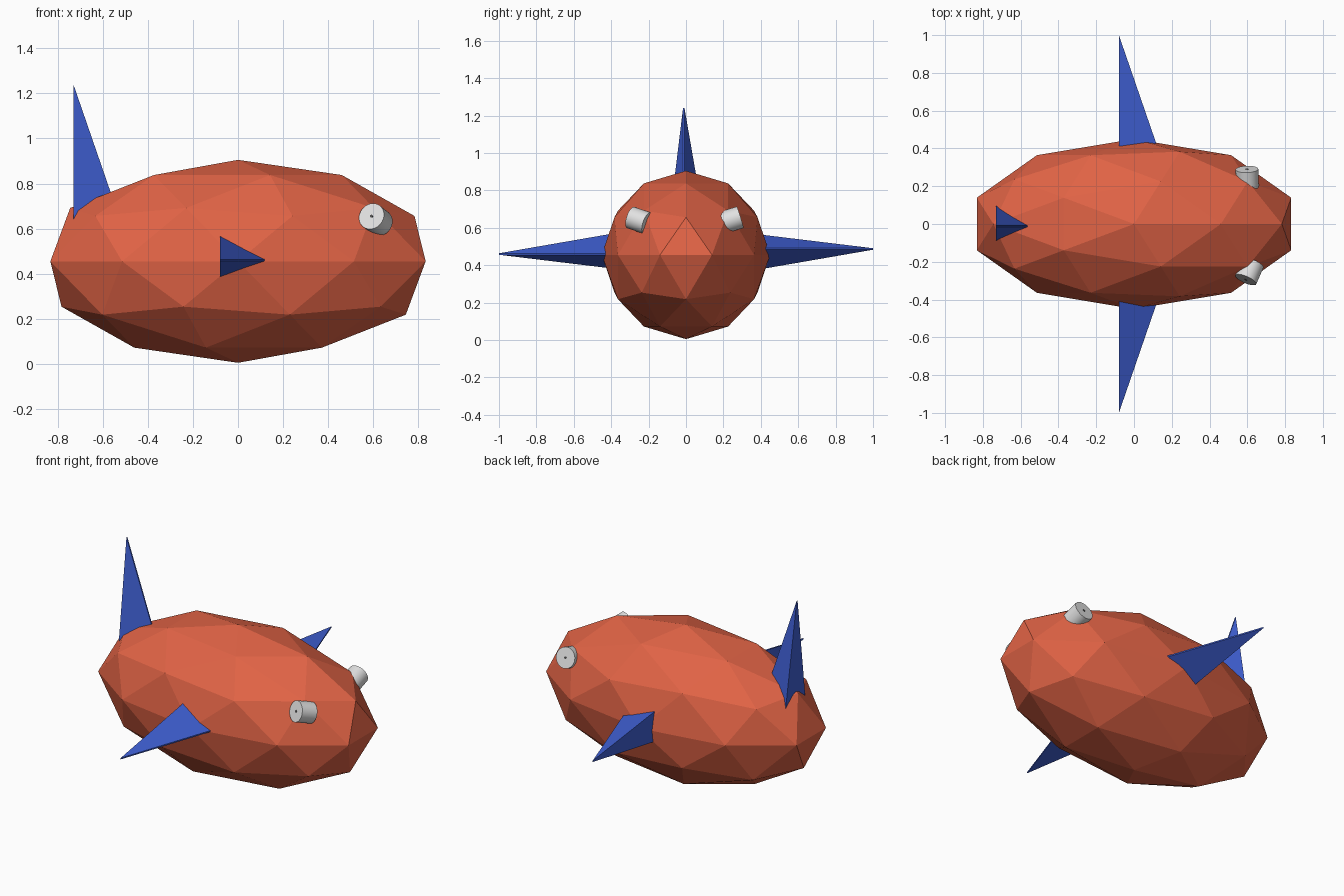
import bpy, bmesh
from mathutils import Vector

if "Cube" in bpy.data.objects:
    bpy.data.objects.remove(bpy.data.objects["Cube"])


def material(name, rgb):
    m = bpy.data.materials.new(name)
    m.diffuse_color = (*rgb, 1)
    m.use_nodes = True
    m.node_tree.nodes["Principled BSDF"].inputs["Base Color"].default_value = m.diffuse_color
    return m


RED = material("coral_red", (0.75, 0.125, 0.06))
BLUE = material("fin_blue", (0.05, 0.115, 0.65))
GREY = material("eye_grey", (0.75, 0.75, 0.75))
DARK = material("pupil_dark", (0.08, 0.08, 0.08))


def finish(bm, name, mat):
    bmesh.ops.recalc_face_normals(bm, faces=bm.faces)
    me = bpy.data.meshes.new(name)
    bm.to_mesh(me)
    bm.free()
    me.materials.append(mat)
    ob = bpy.data.objects.new(name, me)
    bpy.context.collection.objects.link(ob)
    return ob


# Faceted body
bpy.ops.mesh.primitive_ico_sphere_add(subdivisions=2, radius=1, location=(0, 0, 0.455))
body = bpy.context.object
body.name = "body"
body.scale = (0.875, 0.45, 0.45)
body.data.materials.append(RED)


# Spike fins: flat trailing face, narrow leading edge, root buried in the body
def fin(name, tip, out, side, depth=0.68):
    tip, out, side = Vector(tip), Vector(out), Vector(side)
    lead = Vector((1, 0, 0))
    root = tip - out * depth
    bm = bmesh.new()
    edge = 0.004
    wide, narrow, chord = 0.179 * depth, 0.127 * depth, 0.345 * depth
    ring = [bm.verts.new(p) for p in (
        root + side * wide,
        root + lead * chord + side * edge,
        root + lead * chord - side * edge,
        root - side * narrow)]
    ends = [bm.verts.new(tip + side * edge), bm.verts.new(tip - side * edge)]
    bm.faces.new(ring)
    bm.faces.new((ring[0], ring[1], ends[0]))
    bm.faces.new((ring[1], ring[2], ends[1], ends[0]))
    bm.faces.new((ring[2], ring[3], ends[1]))
    bm.faces.new((ring[3], ring[0], ends[0], ends[1]))
    return finish(bm, name, BLUE)


fin("right_fin", (-0.08, -1, 0.46), (0, -1, 0), (0, 0, 1))
fin("left_fin", (-0.08, 1, 0.487), (0, 1, 0), (0, 0, -1))
fin("tail_fin", (-0.73, -0.012, 1.24), (0, 0, 1), (0, 1, 0))


# Disc placed with its outer face at "front", facing along "axis"
def disc(name, front, axis, radius, length, mat):
    axis = Vector(axis).normalized()
    bpy.ops.mesh.primitive_cylinder_add(
        vertices=32, radius=radius, depth=length,
        location=Vector(front) - axis * length / 2,
        rotation=axis.to_track_quat('Z', 'Y').to_euler())
    ob = bpy.context.object
    ob.name = name
    ob.data.materials.append(mat)
    bpy.ops.object.shade_smooth_by_angle()


# Eyes with tiny pupils
for tag, front, axis in (("right", (0.592, -0.295, 0.655), (-0.38, -0.87, 0.3)),
                         ("left", (0.598, 0.29, 0.657), (-0.03, 0.95, 0.3))):
    disc(tag + "_eye", front, axis, 0.06, 0.1, GREY)
    disc(tag + "_pupil", Vector(front) + Vector(axis) * 0.002, axis, 0.007, 0.006, DARK)
